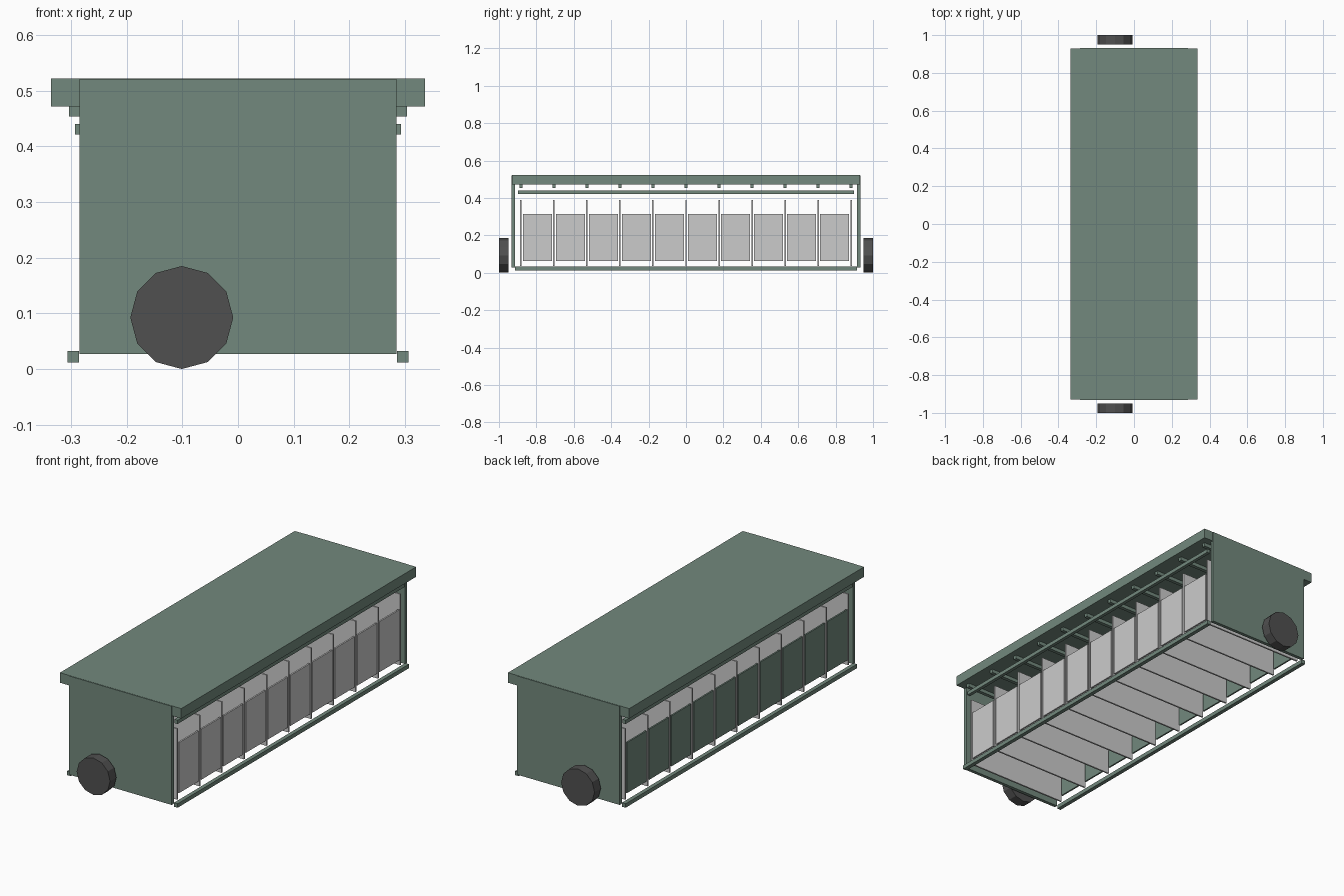
import bpy
import math

if "Cube" in bpy.data.objects:
    bpy.data.objects.remove(bpy.data.objects["Cube"])


def material(name, rgb):
    m = bpy.data.materials.new(name)
    m.diffuse_color = (*rgb, 1)
    m.use_nodes = True
    m.node_tree.nodes["Principled BSDF"].inputs["Base Color"].default_value = m.diffuse_color
    return m


GREEN = material("green_paint", (0.17, 0.25, 0.205))
DARK = material("dark_rubber", (0.08, 0.08, 0.08))


def box(name, x, y, z, mat=None):
    """Box from (min, max) pairs on each axis."""
    bpy.ops.mesh.primitive_cube_add(
        size=1, location=[(a + b) / 2 for a, b in (x, y, z)])
    ob = bpy.context.object
    ob.name = name
    ob.scale = [b - a for a, b in (x, y, z)]
    bpy.ops.object.transform_apply(location=False, rotation=False, scale=True)
    if mat:
        ob.data.materials.append(mat)
    return ob


def span(sign, a, b):
    return tuple(sorted((sign * a, sign * b)))


# Roof slab
box("roof", (-0.336, 0.336), (-0.929, 0.929), (0.472, 0.522), GREEN)

for s, end in ((-1, "front"), (1, "back")):
    # End walls
    box(end + "_wall", (-0.285, 0.285), span(s, 0.915, 0.932), (0.027, 0.521), GREEN)
    # Twelve-sided wheels, a point at the top
    bpy.ops.mesh.primitive_cylinder_add(
        vertices=12, radius=0.0925, depth=0.05,
        location=(-0.101, s * 0.975, 0.0925), rotation=(math.pi / 2, 0, 0))
    wheel = bpy.context.object
    wheel.name = end + "_wheel"
    wheel.data.materials.append(DARK)

for s, side in ((-1, "left"), (1, "right")):
    # Long rails at floor level and under the eaves
    box(side + "_floor_rail", span(s, 0.286, 0.306), (-0.915, 0.915), (0.012, 0.032), GREEN)
    box(side + "_upper_rail", span(s, 0.276, 0.293), (-0.897, 0.897), (0.421, 0.440), GREEN)

PITCH = 0.1765
for i in range(11):
    y = (i - 5) * PITCH
    # Divider plates and the roof beams above them
    box(f"divider_{i}", (-0.283, 0.283), (y - 0.004, y + 0.004), (0.035, 0.39))
    box(f"roof_beam_{i}", (-0.304, 0.304), (y - 0.009, y + 0.009), (0.454, 0.473), GREEN)

# Side panels in each bay: grey on the right, green on the left
for i in range(10):
    y = (i - 4.5) * PITCH
    for s, side, mat in ((-1, "left", GREEN), (1, "right", None)):
        box(f"{side}_panel_{i}", span(s, 0.275, 0.283),
            (y - 0.0775, y + 0.0775), (0.062, 0.315), mat)
